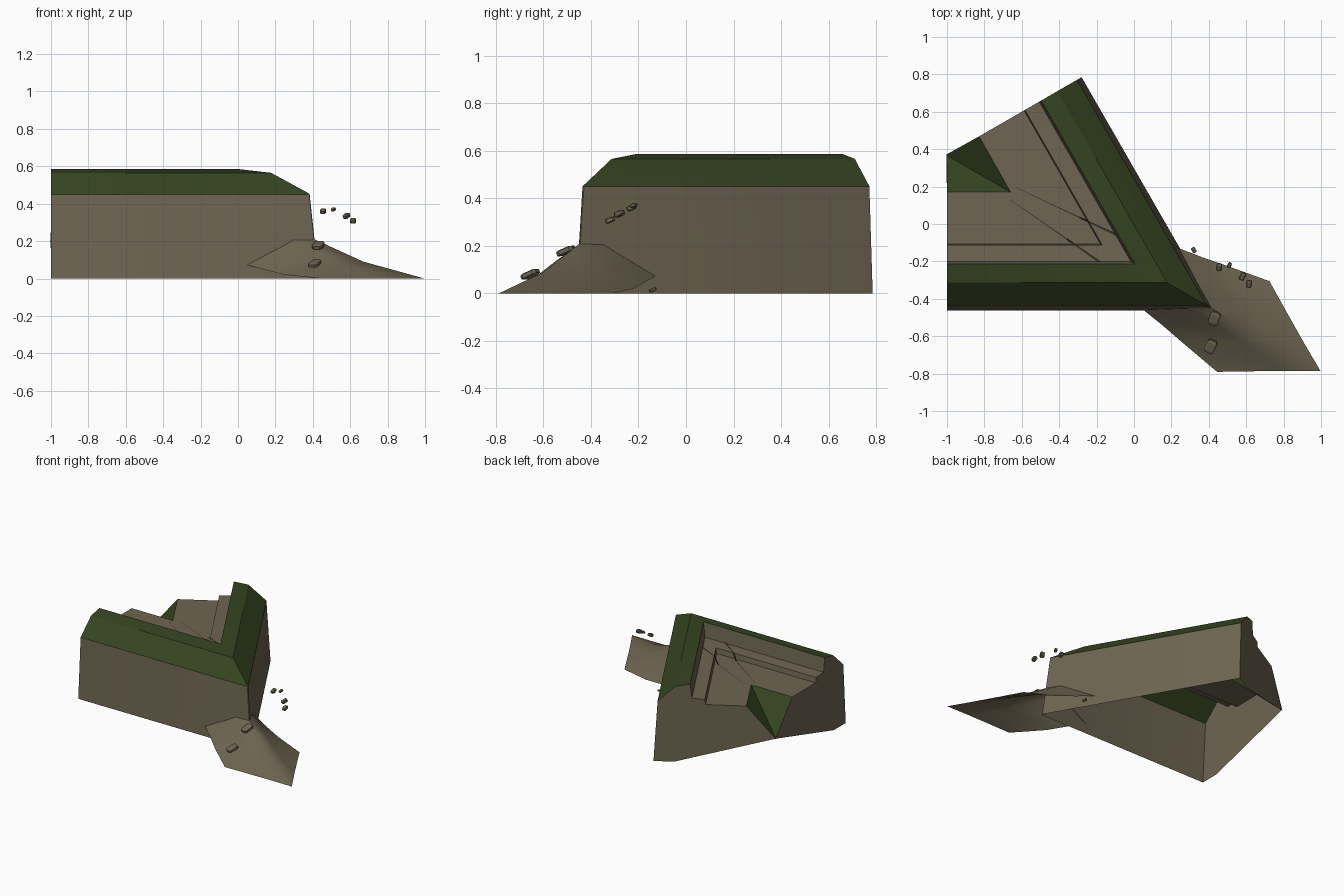
import bpy, bmesh, math, random
from mathutils import Vector, Matrix

random.seed(4)
if "Cube" in bpy.data.objects:
    bpy.data.objects.remove(bpy.data.objects["Cube"])


def material(name, rgb):
    m = bpy.data.materials.new(name)
    m.diffuse_color = (*rgb, 1)
    m.use_nodes = True
    m.node_tree.nodes["Principled BSDF"].inputs["Base Color"].default_value = (*rgb, 1)
    return m


EARTH = material("earth", (0.157, 0.131, 0.084))
GRASS = material("grass", (0.036, 0.058, 0.015))
SHADE = material("dark_earth", (0.035, 0.028, 0.02))

# The salient corner; u runs outward along its bisector, w across it
TIP = Vector((0.437, -0.463, 0))
C30, S30 = math.cos(math.pi / 6), 0.5


def at(u, w, z):
    return TIP + Vector((C30 * u + S30 * w, -S30 * u + C30 * w, z))


def make(name, bm, *mats):
    mesh = bpy.data.meshes.new(name)
    bm.to_mesh(mesh)
    bm.free()
    ob = bpy.data.objects.new(name, mesh)
    bpy.context.collection.objects.link(ob)
    for m in mats:
        mesh.materials.append(m)
    return ob


def smooth(ob, degrees):
    bpy.ops.object.select_all(action='DESELECT')
    ob.select_set(True)
    bpy.context.view_layer.objects.active = ob
    bpy.ops.object.shade_smooth_by_angle(angle=math.radians(degrees))


def face_up(bm):
    for f in bm.faces:
        f.normal_update()
        if f.normal.z < 0:
            f.normal_flip()


# Rampart: one cross-section (inward distance, height) mitred round the corner,
# closed at both cut ends and open underneath
profile = [(0, 0), (0.028, 0.45), (0.15, 0.565), (0.25, 0.585), (0.262, 0.48),
           (0.35, 0.475), (0.356, 0.437), (0.633, 0.437), (0.833, 0.2), (0.14, 0)]
grass_strips = {1, 2, 7}
open_strips = {8, 9}
bm = bmesh.new()
rings = [[bm.verts.new((-1, TIP.y + d, z)) for d, z in profile],
         [bm.verts.new(at(-2 * d, 0, z)) for d, z in profile],
         [bm.verts.new((-0.28 - C30 * d, 0.785 - S30 * d, z)) for d, z in profile]]
n = len(profile)
for a, b in zip(rings, rings[1:]):
    for i in set(range(n)) - open_strips:
        f = bm.faces.new((a[i], a[i + 1], b[i + 1], b[i]))
        f.material_index = int(i in grass_strips)
bm.faces.new(rings[0])
bm.faces.new(rings[2])
bm.verts.remove(rings[1][-1])
corner = bm.edges.get((rings[1][0], rings[1][1]))
bmesh.ops.bevel(bm, geom=[corner], offset=0.014, segments=3, profile=0.5,
                affect='EDGES', material=0)
# the inner toe comes to a single point shared by both arms
bmesh.ops.remove_doubles(bm, verts=bm.verts, dist=0.003)
bmesh.ops.recalc_face_normals(bm, faces=bm.faces)
smooth(make("rampart", bm, EARTH, GRASS), 25)

# Rubble fan spilling from the corner, one half defined and mirrored
half = [[(-0.05, 0, 0.217), (0.1, 0, 0.157), (0.27, 0, 0.09), (0.647, 0, 0)],
        [(-0.13, 0.06, 0.205), (0.05, 0.07, 0.135), (0.2, 0.08, 0.07), (0.48, 0.095, 0)],
        [(-0.23, 0.115, 0.15), (-0.09, 0.14, 0.1), (0.05, 0.165, 0.055), (0.32, 0.19, 0)],
        [(-0.34, 0.19, 0.073), (-0.21, 0.21, 0.045), (-0.08, 0.235, 0.02), (0.17, 0.28, 0)]]
ribs = [[(u, -w, z) for u, w, z in r] for r in reversed(half[1:])] + half
bm = bmesh.new()
grid = [[bm.verts.new(at(*p)) for p in r] for r in ribs]
for a, b in zip(grid, grid[1:]):
    for i in range(len(a) - 1):
        bm.faces.new((a[i], a[i + 1], b[i + 1], b[i]))
face_up(bm)
smooth(make("rubble_fan", bm, EARTH), 60)

# Ramp edges: thin tapered strips from the floor up to the firing step
path = [(-1.25, 0.036, 0.439, 0.001), (-0.88, 0.067, 0.44, 0.003),
        (-0.83, 0.071, 0.479, 0.004), (-0.66, 0.086, 0.483, 0.007)]
for side, name in ((1, "ramp_edge_left"), (-1, "ramp_edge_right")):
    bm = bmesh.new()
    rows = [[bm.verts.new(at(u, side * (w + k * t), z)) for k in (-1, 1)]
            for u, w, z, t in path]
    for a, b in zip(rows, rows[1:]):
        bm.faces.new((a[0], b[0], b[1], a[1]))
    face_up(bm)
    make(name, bm, SHADE)

# Loose stones: two flat ones on the fan, the others thrown clear
stones = [(0.43, -0.505, 0.178, 0.04, 0.45), (0.41, -0.655, 0.08, 0.04, 0.45),
          (0.455, -0.23, 0.36, 0.021, 0.75), (0.51, -0.22, 0.37, 0.015, 0.75),
          (0.58, -0.28, 0.335, 0.022, 0.75), (0.615, -0.32, 0.308, 0.021, 0.75),
          (0.32, -0.14, 0.014, 0.016, 0.6)]
for i, (x, y, z, r, flat) in enumerate(stones):
    bm = bmesh.new()
    bmesh.ops.create_cube(bm, size=1.4 * r)
    bmesh.ops.bevel(bm, geom=bm.edges[:], offset=0.25 * r, segments=1, affect='EDGES')
    bmesh.ops.scale(bm, verts=bm.verts, vec=(1, 1.35, flat))
    turn = Matrix.Rotation(random.uniform(-0.6, 0.6), 4, 'Z') @ Matrix.Rotation(0.4, 4, 'X')
    bmesh.ops.transform(bm, matrix=Matrix.Translation((x, y, z)) @ turn, verts=bm.verts)
    make(f"stone_{i + 1}", bm, EARTH)
